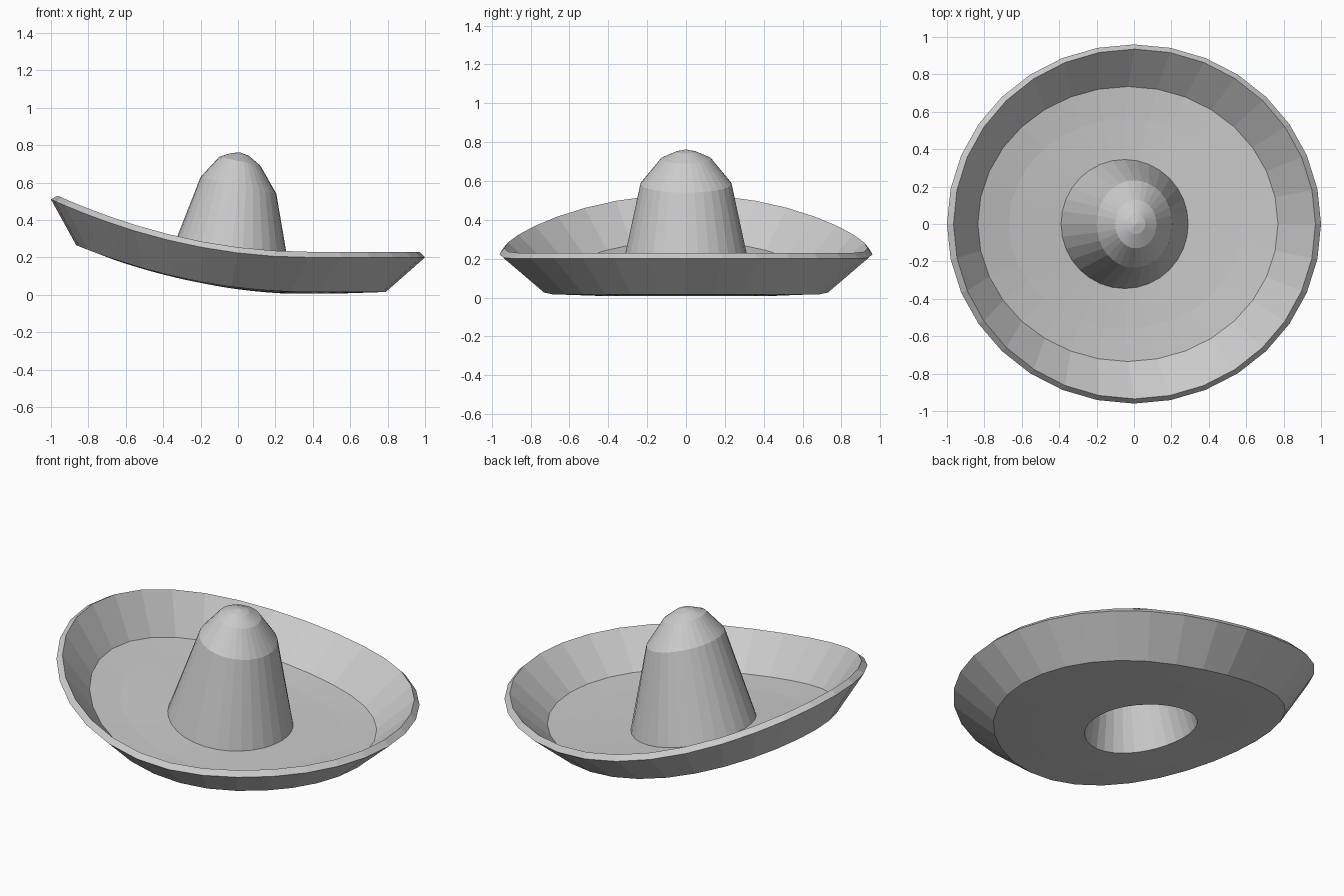
import bpy, bmesh, math

SIDES = 32
BEND_START = 0.38   # the brim is flat to the left of this x and curls up to the right
WALL = 0.035        # thickness of the shell

cube = bpy.data.objects.get("Cube")
if cube:
    bpy.data.objects.remove(cube, do_unlink=True)

grey = bpy.data.materials.new("plain grey")
grey.use_nodes = True
colour = (0.6, 0.6, 0.6, 1.0)
grey.diffuse_color = colour
grey.node_tree.nodes["Principled BSDF"].inputs["Base Color"].default_value = colour


def ring_points(low_x, low_z, high_x, high_z, half_width, curved):
    """Oval ring between its low end (+x) and raised end (-x)."""
    points = []
    start, power = (BEND_START, 2) if curved else (low_x, 1)
    for i in range(SIDES):
        a = math.tau * i / SIDES
        x = (low_x + high_x) / 2 + (low_x - high_x) / 2 * math.cos(a)
        rise = 0
        if start > high_x:
            rise = max(0, (start - x) / (start - high_x)) ** power
        points.append((x, half_width * math.sin(a), low_z + (high_z - low_z) * rise))
    return points


def loft(name, strips):
    """Skin each strip of rings with flat quads."""
    bm = bmesh.new()
    for strip in strips:
        rings = [[bm.verts.new(p) for p in ring_points(*r)] for r in strip]
        for a, b in zip(rings, rings[1:]):
            for i in range(SIDES):
                j = (i + 1) % SIDES
                bm.faces.new((a[i], b[i], b[j], a[j]))
    bmesh.ops.remove_doubles(bm, verts=bm.verts, dist=0.0005)
    mesh = bpy.data.meshes.new(name)
    bm.to_mesh(mesh)
    bm.free()
    mesh.materials.append(grey)
    obj = bpy.data.objects.new(name, mesh)
    bpy.context.collection.objects.link(obj)
    return obj


# Rings: low x, low z, raised x, raised z, half width, follows the brim curl
base = (0.29, 0.042, -0.39, 0.145, 0.345, True)
hole = (0.255, 0.004, -0.355, 0.10, 0.31, True)

# Tapered crown with a rounded tip
crown_outer = [
    (0.01, 0.762, 0.01, 0.762, 0, False),
    (0.06, 0.742, -0.04, 0.757, 0.055, False),
    (0.12, 0.69, -0.10, 0.738, 0.13, False),
    (0.205, 0.54, -0.20, 0.63, 0.235, False),
    base,
]
# Hollow inside of the crown
crown_inner = [hole]
for lx, lz, hx, hz, w, c in reversed(crown_outer[2:4]):
    crown_inner.append((lx - WALL, lz - WALL / 2, hx + WALL, hz - WALL / 2, w - WALL, c))
crown_inner.append((0.01, 0.725, 0.01, 0.725, 0, False))
loft("crown", [crown_outer, crown_inner])

# Brim: floor, upturned wall, rim edge, outside and underside
brim = [
    base,
    (0.58, 0.043, -0.67, 0.228, 0.56, True),
    (0.77, 0.05, -0.835, 0.295, 0.735, True),
    (0.97, 0.23, -0.965, 0.53, 0.935, True),
    (1.0, 0.20, -1.0, 0.51, 0.96, True),
    (0.79, 0.015, -0.865, 0.265, 0.745, True),
    (0.58, 0.008, -0.67, 0.19, 0.56, True),
    hole,
]
loft("brim", [brim])
